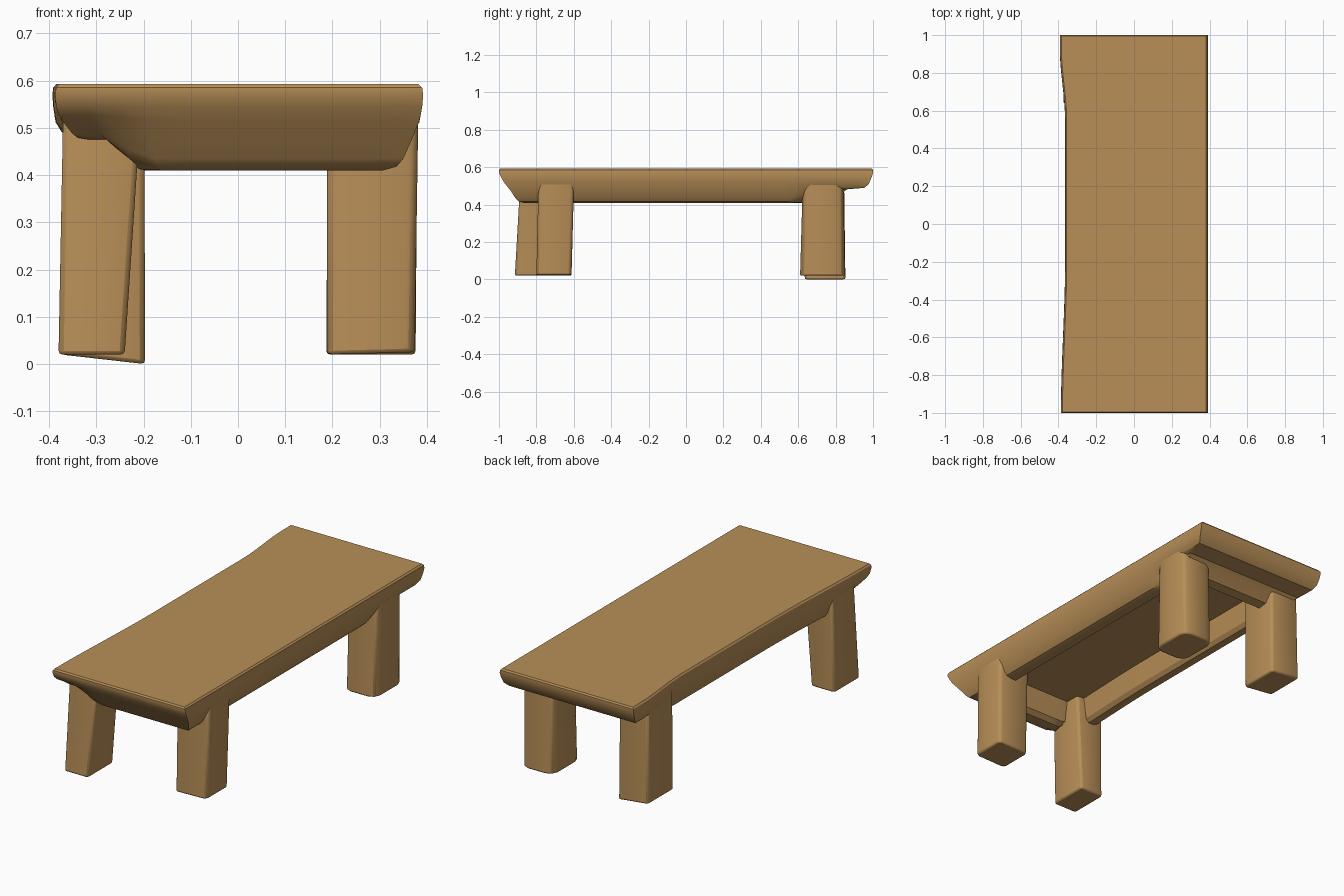
import bpy, bmesh, math

if "Cube" in bpy.data.objects:
    bpy.data.objects.remove(bpy.data.objects["Cube"])

wood = bpy.data.materials.new("light brown wood")
wood.diffuse_color = (0.48, 0.273, 0.096, 1)
wood.use_nodes = True
wood.node_tree.nodes["Principled BSDF"].inputs["Base Color"].default_value = wood.diffuse_color


def finish(name, bm, bevel=0.0, angle=35):
    bmesh.ops.recalc_face_normals(bm, faces=bm.faces)
    me = bpy.data.meshes.new(name)
    bm.to_mesh(me)
    bm.free()
    me.materials.append(wood)
    ob = bpy.data.objects.new(name, me)
    bpy.context.collection.objects.link(ob)
    if bevel:
        mod = ob.modifiers.new("worn edges", 'BEVEL')
        mod.width, mod.segments, mod.limit_method = bevel, 2, 'ANGLE'
    bpy.ops.object.select_all(action='DESELECT')
    ob.select_set(True)
    bpy.context.view_layer.objects.active = ob
    bpy.ops.object.shade_smooth_by_angle(angle=math.radians(angle))
    return ob


def smooth(a, b, v):
    t = min(1, max(0, (v - a) / (b - a)))
    return t * t * (3 - 2 * t)


def left_edge(y):
    # the left edge is hewn unevenly, widening at both ends
    return -0.365 - 0.028 * smooth(0.55, 0.93, y) - 0.022 * smooth(-0.2, -1, y)


# Table top with hanging rounded rails:
# loops of (side inset, front inset, back inset, z, z at the back end)
PROFILE = [
    (0.010, 0.006, 0.006, 0.593, 0.593), (0.002, 0.000, 0.000, 0.585, 0.585),
    (0.000, 0.000, 0.000, 0.570, 0.570), (0.002, 0.012, 0.008, 0.545, 0.545),
    (0.008, 0.030, 0.022, 0.515, 0.512), (0.024, 0.062, 0.045, 0.475, 0.490),
    (0.042, 0.088, 0.140, 0.435, 0.482), (0.056, 0.104, 0.165, 0.418, 0.460),
    (0.085, 0.128, 0.200, 0.410, 0.418), (0.115, 0.180, 0.250, 0.410, 0.410),
    (0.135, 0.205, 0.275, 0.430, 0.430), (0.155, 0.230, 0.300, 0.540, 0.540),
]
NX, NY = 12, 36


def loop_points(side, front, back, z, zback):
    ys = [-1 + front + (2 - front - back) * i / NY for i in range(NY + 1)]
    right = lambda y: 0.392 - side
    left = lambda y: left_edge(y) + side * 0.85
    across = lambda y, t: (right(y) + (left(y) - right(y)) * t, y)
    pts = [(right(y), y) for y in ys]
    pts += [across(ys[-1], i / NX) for i in range(1, NX)]
    pts += [(left(y), y) for y in reversed(ys)]
    pts += [across(ys[0], 1 - i / NX) for i in range(1, NX)]
    out = []
    for x, y in pts:
        zz = z + (zback - z) * smooth(0.58, 0.68, y)
        # the rail is notched over the front left leg
        if zz < 0.53:
            lift = 0.5 * smooth(-0.2, -0.28, x) * smooth(-0.72, -0.82, y)
            zz += (0.54 - zz) * lift
        out.append((x, y, zz))
    return out


bm = bmesh.new()
rings = [[bm.verts.new(p) for p in loop_points(*row)] for row in PROFILE]
for a, b in zip(rings, rings[1:]):
    n = len(a)
    for i in range(n):
        j = (i + 1) % n
        bm.faces.new((a[i], a[j], b[j], b[i]))


def cap(ring):
    # strips across the width, closed by one face at each end
    n = NY + 1
    r = ring[:n]
    l = ring[n + NX - 1:2 * n + NX - 1][::-1]
    back = ring[n:n + NX - 1]
    front = ring[2 * n + NX - 1:]
    for i in range(1, NY - 1):
        bm.faces.new((r[i], r[i + 1], l[i + 1], l[i]))
    bm.faces.new([r[NY - 1], r[NY]] + back + [l[NY], l[NY - 1]])
    bm.faces.new([r[1], l[1], l[0]] + front + [r[0]])


cap(rings[0])
cap(rings[-1])
finish("table_top", bm, angle=30)


# Legs: bottom and top rectangles (x0, x1, y0, y1), bottom height at x0 and x1
def leg(name, bottom, top, z0, z1, bevel=0.012):
    bm = bmesh.new()
    rows = []
    for k in range(2):
        x0, x1, y0, y1 = (bottom, top)[k]
        za, zb = (z0, z1) if k == 0 else (0.545, 0.545)
        rows.append([bm.verts.new(p) for p in
                     ((x0, y0, za), (x1, y0, zb), (x1, y1, zb), (x0, y1, za))])
    a, b = rows
    for i in range(4):
        j = (i + 1) % 4
        bm.faces.new((a[i], a[j], b[j], b[i]))
    bm.faces.new(a[::-1])
    bm.faces.new(b)
    # round the upright edges and the foot
    uprights = [e for e in bm.edges if abs(e.verts[0].co.z - e.verts[1].co.z) > 0.3]
    bmesh.ops.bevel(bm, geom=uprights, offset=bevel, segments=2, profile=0.5, affect='EDGES')
    finish(name, bm, 0.008)


leg("front_left_leg", (-0.380, -0.240, -0.915, -0.700), (-0.370, -0.205, -0.885, -0.690), 0.02, 0.02)
leg("front_right_leg", (0.188, 0.374, -0.800, -0.612), (0.188, 0.382, -0.788, -0.598), 0.02, 0.025, 0.02)
leg("back_left_leg", (-0.374, -0.197, 0.635, 0.852), (-0.368, -0.198, 0.630, 0.845), 0.02, 0.0)
leg("back_right_leg", (0.187, 0.376, 0.610, 0.850), (0.190, 0.380, 0.625, 0.842), 0.02, 0.02, 0.045)
